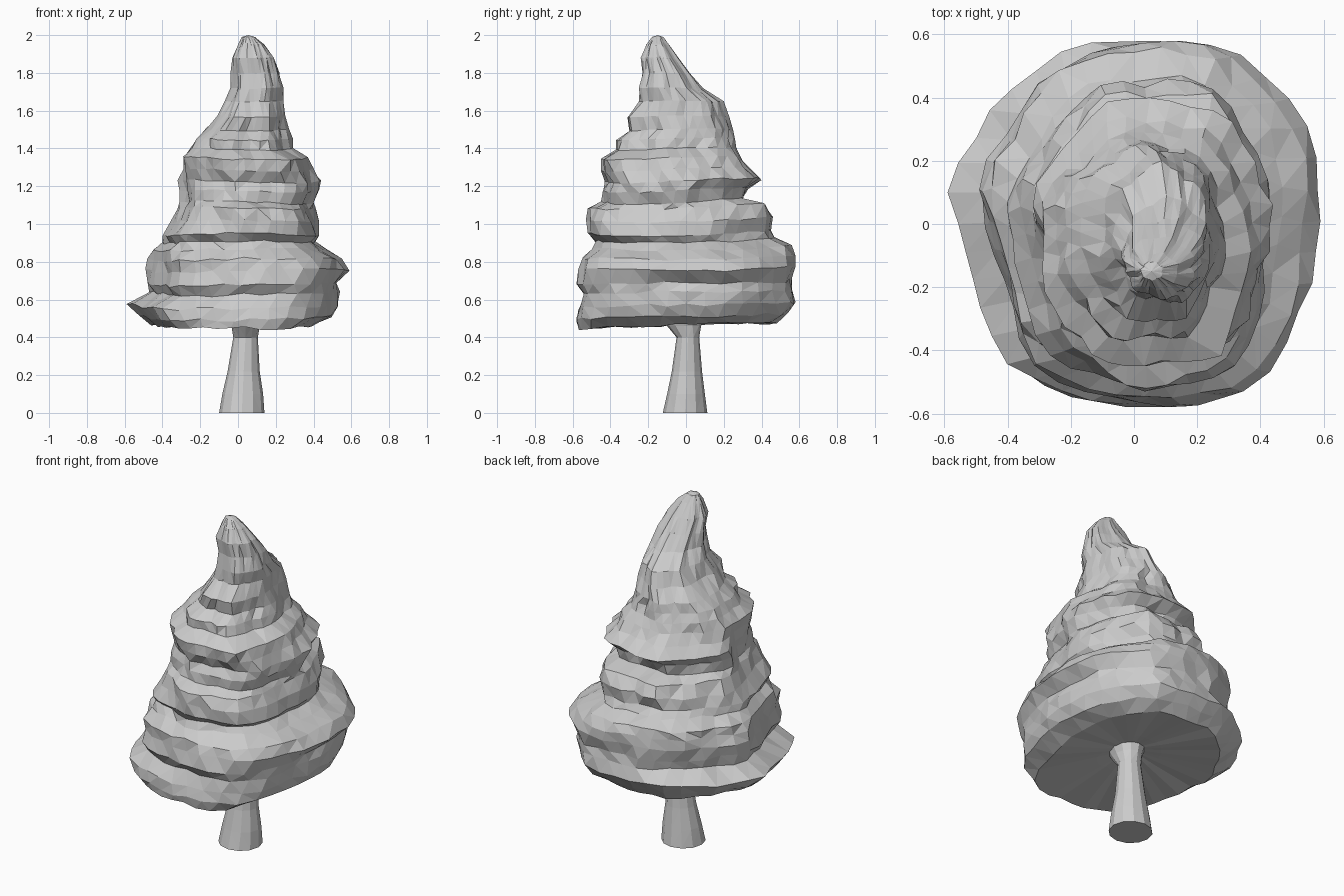
import bpy, bmesh, math, random

if "Cube" in bpy.data.objects:
    bpy.data.objects.remove(bpy.data.objects["Cube"])

random.seed(4)
SEG = 36

# plan outline of the lowest skirt: radius every 15 degrees
OUTLINE = [1.0, 1.02, 1.06, 1.08, 1.11, 1.04, 1.0, 1.03, .98, .97, .96, 1.02,
           .93, .88, .91, 1.0, .99, .98, .99, 1.01, 1.10, 1.12, 1.02, .99]

# foliage folds: z, x min, x max, y min, y max
FOLDS = [
    (.465, -.46, .40, -.57, .48), (.51, -.53, .50, -.58, .54),
    (.57, -.59, .53, -.57, .58), (.64, -.47, .54, -.54, .56),
    (.69, -.48, .52, -.58, .56), (.76, -.49, .59, -.57, .58),
    (.82, -.48, .55, -.55, .58), (.87, -.45, .47, -.50, .56),
    (.91, -.40, .41, -.48, .47), (.95, -.40, .43, -.52, .45),
    (1.02, -.36, .43, -.53, .46), (1.09, -.32, .41, -.52, .42),
    (1.12, -.31, .40, -.45, .30), (1.18, -.31, .43, -.44, .33),
    (1.23, -.32, .44, -.43, .40), (1.29, -.29, .40, -.45, .34),
    (1.35, -.29, .37, -.45, .29), (1.40, -.25, .29, -.37, .27),
    (1.45, -.22, .29, -.37, .26), (1.50, -.17, .27, -.30, .25),
    (1.57, -.11, .25, -.31, .23), (1.65, -.07, .24, -.25, .20),
    (1.72, -.04, .24, -.25, .09), (1.80, -.04, .22, -.23, .02),
    (1.88, -.03, .19, -.24, -.04), (1.95, 0.0, .14, -.21, -.09),
    (1.99, .02, .09, -.18, -.12)]


def make_object(name, rings, bottom, top):
    """Skin closed rings of points and close both ends to a centre point."""
    bm = bmesh.new()
    loops = [[bm.verts.new(p) for p in ring] for ring in rings]
    n = len(loops[0])
    for a, b in zip(loops, loops[1:]):
        for i in range(n):
            j = (i + 1) % n
            bm.faces.new((a[i], a[j], b[j], b[i]))
    low, high = bm.verts.new(bottom), bm.verts.new(top)
    for i in range(n):
        j = (i + 1) % n
        bm.faces.new((loops[0][j], loops[0][i], low))
        bm.faces.new((loops[-1][i], loops[-1][j], high))
    bmesh.ops.triangulate(bm, faces=bm.faces[:], quad_method='SHORT_EDGE')
    bmesh.ops.recalc_face_normals(bm, faces=bm.faces[:])
    mesh = bpy.data.meshes.new(name)
    bm.to_mesh(mesh)
    bm.free()
    bpy.context.collection.objects.link(bpy.data.objects.new(name, mesh))


def outline(a):
    t = a / math.tau * 24 % 24
    i = int(t)
    return OUTLINE[i] + (OUTLINE[(i + 1) % 24] - OUTLINE[i]) * (t - i)


def fit(values, low, high):
    """Stretch values so they span exactly low..high."""
    a, b = min(values), max(values)
    return [low + (v - a) / (b - a) * (high - low) for v in values]


def fold_ring(z, x0, x1, y0, y1):
    up = (z - .465) / 1.525
    rough = .02 + .09 * up                       # crumpling grows upwards
    angles = [i / SEG * math.tau for i in range(SEG)]
    radii = []
    for a in angles:
        r = outline(a) * (1 - up ** 1.5) + up ** 1.5
        r *= 1 - random.uniform(0, rough)
        r += .012 * math.sin(3 * a + 17 * z) * min(1, up * 4)
        r += .06 * up * math.sin(7 * a + 6 * z)  # upright creases near the tip
        radii.append(r)
    xs = fit([r * math.cos(a) for r, a in zip(radii, angles)], x0, x1)
    ys = fit([r * math.sin(a) for r, a in zip(radii, angles)], y0, y1)
    points = []
    for a, x, y in zip(angles, xs, ys):
        # wandering, tilted ledges
        dz = .015 * math.sin(2 * a + 5 * z) * min(1, up * 6) * (1 - up)
        dz += .03 * y * (1 - up) + random.uniform(-.01, .01) * (1 - up)
        points.append((x, y, z + dz))
    return points


# foliage, with a shallow hollow underside
rings = [fold_ring(*f) for f in FOLDS]
under = [[(x * s + .03 * (1 - s), y * s, z * s + .505 * (1 - s)) for x, y, z in rings[0]]
         for s in (.35, .7)]
make_object("foliage", under + rings, (.03, 0, .51), (.055, -.15, 2.0))

# flared trunk: z, centre x, centre y, radius x, radius y
TRUNK = [(0, .02, -.005, .12, .118), (.1, .025, 0, .108, .10),
         (.22, .03, .005, .085, .08), (.40, .04, .01, .065, .06),
         (.46, .04, -.01, .075, .09), (.53, .04, -.02, .10, .12)]
trunk = [[(cx + rx * math.cos(k * math.tau / 12), cy + ry * math.sin(k * math.tau / 12), z)
          for k in range(12)] for z, cx, cy, rx, ry in TRUNK]
make_object("trunk", trunk, (.02, 0, 0), (.04, -.02, .55))
